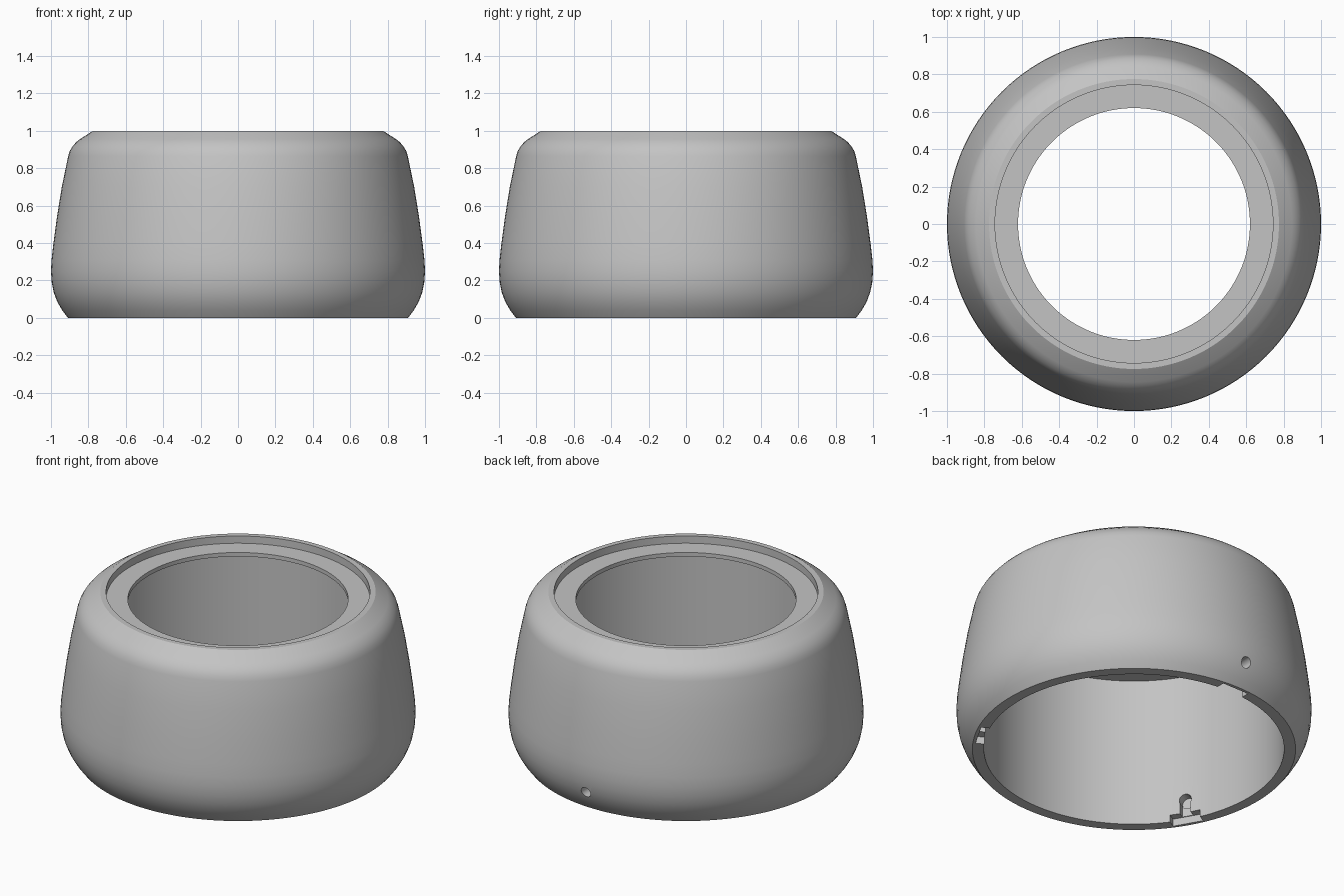
import bpy
import bmesh
from math import sin, cos, tau, radians
from mathutils import Matrix, Vector

SEGMENTS = 128

cube = bpy.data.objects.get("Cube")
if cube:
    bpy.data.objects.remove(cube, do_unlink=True)

# Single grey material
GREY = (0.55, 0.55, 0.55, 1)
grey = bpy.data.materials.new("plain grey")
grey.use_nodes = True
grey.diffuse_color = GREY
grey.node_tree.nodes["Principled BSDF"].inputs["Base Color"].default_value = GREY


def add_object(name, bm):
    bmesh.ops.recalc_face_normals(bm, faces=bm.faces)
    mesh = bpy.data.meshes.new(name)
    bm.to_mesh(mesh)
    bm.free()
    mesh.materials.append(grey)
    obj = bpy.data.objects.new(name, mesh)
    bpy.context.collection.objects.link(obj)
    return obj


def lathe(name, profile):
    """Revolve a closed (radius, height) profile around z."""
    bm = bmesh.new()
    rings = [[bm.verts.new((r * cos(tau * i / SEGMENTS), r * sin(tau * i / SEGMENTS), z))
              for i in range(SEGMENTS)] for r, z in profile]
    for a, b in zip(rings, rings[1:] + rings[:1]):
        for i in range(SEGMENTS):
            j = (i + 1) % SEGMENTS
            bm.faces.new((a[i], a[j], b[j], b[i]))
    return add_object(name, bm)


def add_box(bm, turn, x0, x1, width, z0, z1):
    size = Matrix.Diagonal((x1 - x0, width, z1 - z0, 1))
    place = Matrix.Translation(((x0 + x1) / 2, 0, (z0 + z1) / 2))
    bmesh.ops.create_cube(bm, size=1, matrix=turn @ place @ size)


def add_radial_cylinder(bm, turn, x0, x1, radius, z):
    place = Matrix.Translation(((x0 + x1) / 2, 0, z)) @ Matrix.Rotation(tau / 4, 4, 'Y')
    bmesh.ops.create_cone(bm, cap_ends=True, segments=32, radius1=radius, radius2=radius,
                          depth=x1 - x0, matrix=turn @ place)


def cut(target, name, build):
    bm = bmesh.new()
    build(bm)
    cutter = add_object(name, bm)
    cutter.hide_render = True
    mod = target.modifiers.new(name, 'BOOLEAN')
    mod.object = cutter
    mod.operation = 'DIFFERENCE'
    mod.solver = 'EXACT'
    bpy.context.view_layer.objects.active = target
    bpy.ops.object.modifier_apply(modifier=mod.name)
    bpy.data.objects.remove(cutter, do_unlink=True)


# Hollow shell: rounded outside, recessed top ledge, straight inner wall
outside = [(0.91, 0), (0.94, 0.04), (0.966, 0.085), (0.985, 0.135), (0.996, 0.19),
           (1.0, 0.25), (0.997, 0.31), (0.988, 0.39), (0.968, 0.54), (0.942, 0.70),
           (0.908, 0.865), (0.899, 0.893), (0.884, 0.918), (0.864, 0.94),
           (0.845, 0.955), (0.775, 1.0)]
inside = [(0.743, 1.0), (0.743, 0.955), (0.62, 0.955), (0.62, 0.93),
          (0.845, 0.93), (0.845, 0.25), (0.845, 0)]
shell = lathe("shell", outside + inside)

# Three mounting notches at the foot; only the back one has a through hole
turns = [Matrix.Rotation(radians(a), 4, 'Z') for a in (90, 210, 330)]
cut(shell, "notch_cutter",
    lambda bm: [add_box(bm, t, 0.78, 0.89, 0.18, -0.05, 0.045) for t in turns])
cut(shell, "slot_cutter",
    lambda bm: [add_box(bm, t, 0.77, 0.885, 0.064, -0.04, 0.13) for t in turns])
cut(shell, "socket_cutter",
    lambda bm: [add_radial_cylinder(bm, t, 0.76, 0.90, 0.036, 0.13) for t in turns])
cut(shell, "screw_hole_cutter",
    lambda bm: add_radial_cylinder(bm, turns[0], 0.75, 1.1, 0.032, 0.13))

bpy.ops.object.select_all(action='DESELECT')
shell.select_set(True)
bpy.context.view_layer.objects.active = shell
bpy.ops.object.shade_smooth_by_angle(angle=radians(30))
